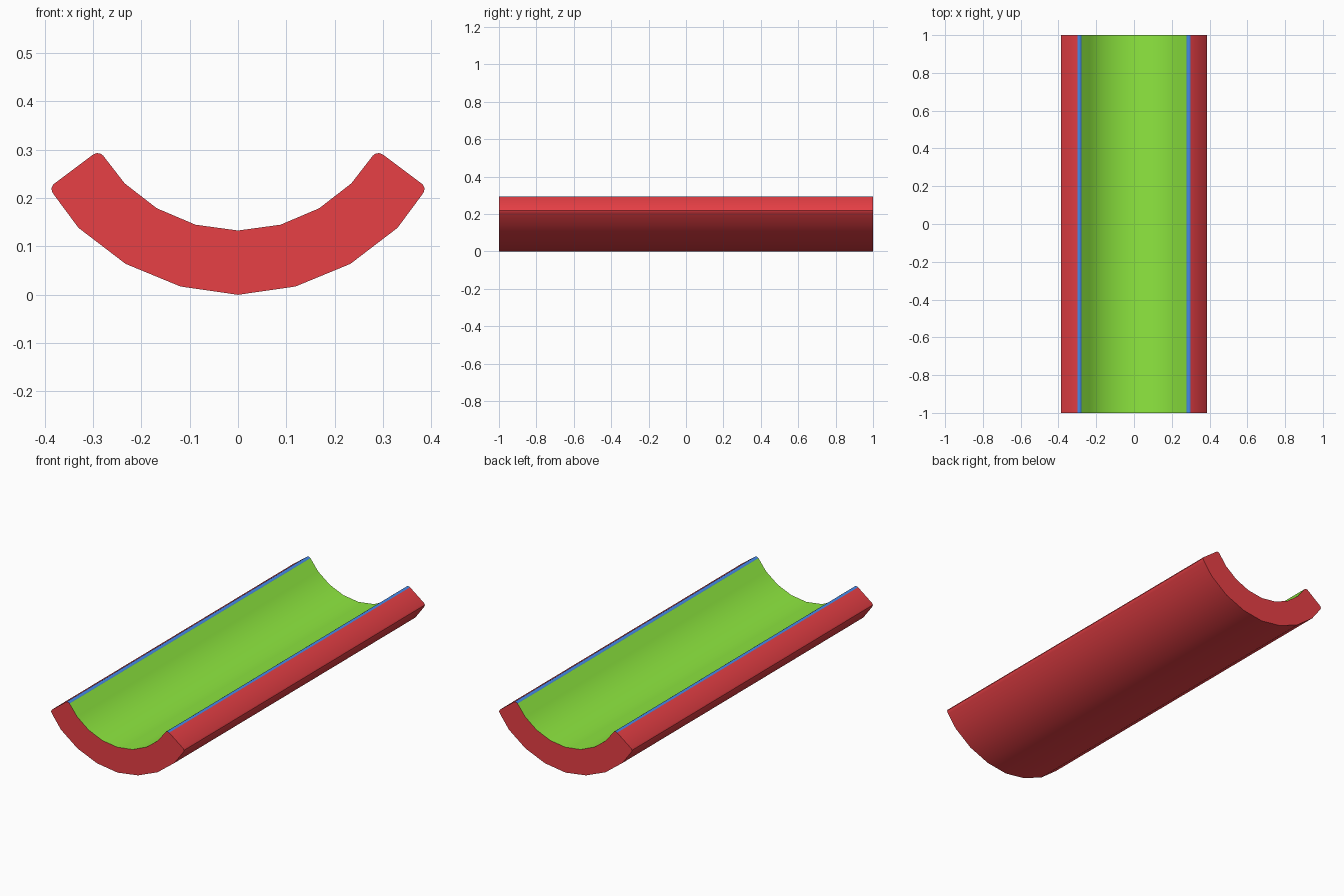
import bpy, bmesh, math

if "Cube" in bpy.data.objects:
    bpy.data.objects.remove(bpy.data.objects["Cube"])


def material(name, color):
    m = bpy.data.materials.new(name)
    m.diffuse_color = (*color, 1)
    m.use_nodes = True
    m.node_tree.nodes["Principled BSDF"].inputs["Base Color"].default_value = m.diffuse_color
    return m


# Right half of the cross-section, from bottom centre round the rim to inner centre
outer = [(0, 0), (0.119, 0.0172), (0.2325, 0.064), (0.33, 0.1385), (0.379, 0.2045)]
tip = [(0.3845, 0.213), (0.3862, 0.220), (0.382, 0.2285)]
lip = [(0.300, 0.290), (0.2925, 0.2932), (0.285, 0.2925), (0.279, 0.288)]
inner = [(0.2345, 0.2305), (0.168, 0.179), (0.088, 0.145), (0, 0.133)]
half = outer + tip + lip + inner
first_lip = len(outer + tip)
last_lip = first_lip + len(lip) - 1

# Mirror the half into a closed loop; slots: 0 red shell, 1 blue lip, 2 green inside
slots = [1 if first_lip <= i < last_lip else 2 if i >= last_lip else 0
         for i in range(len(half) - 1)]
profile = half + [(-x, z) for x, z in half[-2:0:-1]]
slots += slots[::-1]

# Extrude along y
bm = bmesh.new()
front = [bm.verts.new((x, -1, z)) for x, z in profile]
back = [bm.verts.new((x, 1, z)) for x, z in profile]
n = len(profile)
for i, slot in enumerate(slots):
    j = (i + 1) % n
    bm.faces.new((front[i], front[j], back[j], back[i])).material_index = slot
bm.faces.new(front[::-1])
bm.faces.new(back)
bmesh.ops.recalc_face_normals(bm, faces=bm.faces[:])

mesh = bpy.data.meshes.new("half_pipe")
bm.to_mesh(mesh)
bm.free()
for name, color in (("red_shell", (0.8, 0.05, 0.06)),
                    ("blue_lip", (0.06, 0.25, 0.8)),
                    ("green_inside", (0.27, 0.8, 0.05))):
    mesh.materials.append(material(name, color))

# Smooth curved walls, crisp end caps
obj = bpy.data.objects.new("half_pipe", mesh)
bpy.context.collection.objects.link(obj)
bpy.context.view_layer.objects.active = obj
obj.select_set(True)
bpy.ops.object.shade_smooth_by_angle(angle=math.radians(35))
